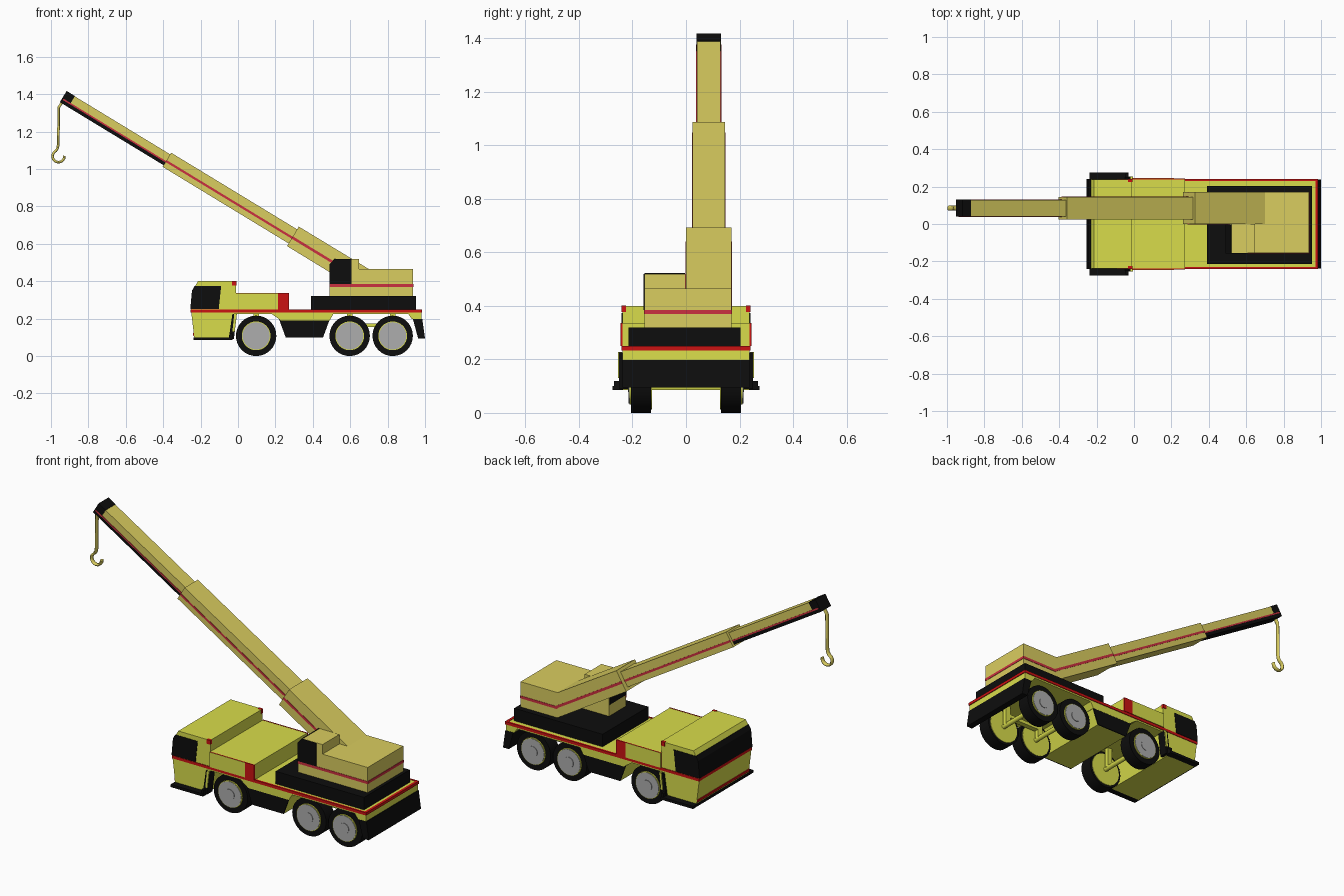
import bpy, bmesh, math
from mathutils import Vector

if "Cube" in bpy.data.objects:
    bpy.data.objects.remove(bpy.data.objects["Cube"])


def material(name, rgb):
    m = bpy.data.materials.new(name)
    m.diffuse_color = (*rgb, 1)
    m.use_nodes = True
    m.node_tree.nodes["Principled BSDF"].inputs["Base Color"].default_value = m.diffuse_color
    return m


YEL = material("yellow", (.69, .72, .07))
TAN = material("crane_yellow", (.70, .61, .115))
RED = material("red", (.6, .006, .006))
ROSE = material("stripe_red", (.6, .03, .05))
BLK = material("black", (.004, .004, .004))
GREY = material("hub_grey", (.42, .42, .42))


def prism(name, pts, y0, y1, mat):
    """Extrude an x-z outline from y0 to y1."""
    bm = bmesh.new()
    face = bm.faces.new([bm.verts.new((x, y0, z)) for x, z in pts])
    ext = bmesh.ops.extrude_face_region(bm, geom=[face])
    bmesh.ops.translate(bm, vec=(0, y1 - y0, 0),
                        verts=[g for g in ext["geom"] if isinstance(g, bmesh.types.BMVert)])
    bmesh.ops.recalc_face_normals(bm, faces=bm.faces)
    me = bpy.data.meshes.new(name)
    bm.to_mesh(me)
    bm.free()
    me.materials.append(mat)
    ob = bpy.data.objects.new(name, me)
    bpy.context.collection.objects.link(ob)
    return ob


def box(name, x0, x1, y0, y1, z0, z1, mat):
    return prism(name, [(x0, z0), (x1, z0), (x1, z1), (x0, z1)], y0, y1, mat)


def sides(name, pts, y0, y1, mat):
    """The same prism on both sides of the truck."""
    prism(name + "_front", pts, -y1, -y0, mat)
    prism(name + "_back", pts, y0, y1, mat)


def rect(x0, x1, z0, z1):
    return [(x0, z0), (x1, z0), (x1, z1), (x0, z1)]


def cyl(name, x, y0, y1, z, r, mat, n=32):
    bpy.ops.mesh.primitive_cylinder_add(vertices=n, radius=r, depth=abs(y1 - y0),
                                        location=(x, (y0 + y1) / 2, z),
                                        rotation=(math.pi / 2, 0, 0))
    ob = bpy.context.object
    ob.name = name
    ob.data.materials.append(mat)
    bpy.ops.object.shade_smooth_by_angle()


# Driver cab with wrap-around windscreen
prism("cab", [(-.252, .25), (-.232, .085), (-.04, .085), (-.01, .225), (-.01, .40),
              (-.214, .40), (-.243, .35)], -.238, .238, YEL)
prism("cab_windows", [(-.255, .252), (-.246, .35), (-.232, .374), (-.09, .374),
                      (-.103, .252)], -.241, .241, BLK)
prism("cab_front_stripe", [(-.239, .108), (-.241, .123), (-.22, .123), (-.22, .108)],
      -.236, .236, RED)
sides("cab_light", rect(-.032, -.008, .377, .401), .225, .241, RED)
sides("cab_step", rect(-.237, -.03, .085, .10), .235, .275, BLK)
box("cab_bumper", -.237, -.225, -.24, .24, .085, .10, BLK)
sides("step_end", rect(-.045, -.03, .10, .12), .235, .27, BLK)
sides("mudguard", [(-.05, .09), (-.022, .09), (-.006, .225), (-.03, .225)], .20, .25, BLK)
sides("mudguard_trim", [(-.03, .13), (-.018, .13), (-.006, .228), (-.02, .228)], .24, .255, YEL)

# Chassis, stripe and engine deck
prism("chassis", [(-.02, .248), (.98, .248), (.982, .197), (.93, .197), (.91, .225),
                  (.51, .225), (.49, .19), (.23, .19), (.18, .225), (-.02, .225)],
      -.237, .237, YEL)
prism("stripe", rect(-.253, -.24, .235, .25), -.24, .24, RED)
sides("side_stripe", rect(-.253, .984, .234, .25), .23, .241, RED)
box("rear_stripe", .97, .985, -.24, .24, .234, .25, RED)
box("engine_deck", -.015, .272, -.239, .239, .245, .335, YEL)
sides("deck_red_panel", rect(-.01, .274, .25, .336), .238, .2445, RED)
sides("deck_yellow_panel", rect(-.01, .215, .25, .3355), .243, .2455, YEL)

# Underbody tank and rear bumper
tank = [(.22, .195), (.49, .195), (.455, .10), (.255, .10)]
prism("tank", tank, -.23, .23, YEL)
sides("tank_side", tank, .229, .236, BLK)
prism("rear_bumper", [(.935, .198), (.985, .198), (1.0, .095), (.963, .095)], -.238, .238, BLK)
sides("axle_beam", rect(.58, .84, .155, .175), .09, .12, YEL)

# Wheels and axles
for i, x in enumerate((.097, .597, .827)):
    cyl(f"axle_{i}", x, -.15, .15, .108, .014, YEL, 12)
    sides(f"axle_hanger_{i}", rect(x - .015, x + .015, .108, .235), .09, .115, YEL)
    for s in (-1, 1):
        cyl(f"tyre_{i}", x, s * .13, s * .205, .108, .108, BLK)
        cyl(f"wheel_inner_{i}", x, s * .127, s * .14, .108, .095, YEL)
        cyl(f"rim_{i}", x, s * .20, s * .212, .108, .077, YEL)
        cyl(f"hub_{i}", x, s * .20, s * .214, .108, .073, GREY)
        cyl(f"hub_cap_{i}", x, s * .21, s * .217, .108, .03, GREY)

# Turntable and crane house
box("turntable", .39, .953, -.214, .203, .248, .32, BLK)
box("crane_house", .49, .935, -.155, .001, .32, .465, TAN)
box("house_stripe", .489, .935, -.157, -.15, .37, .385, ROSE)
box("house_rear_stripe", .93, .937, -.157, .171, .37, .385, ROSE)

# Operator cab with black glazing
prism("operator_cab", [(.492, .46), (.492, .475), (.52, .52), (.647, .52), (.647, .46)],
      -.155, -.001, TAN)
prism("operator_window", [(.489, .385), (.489, .49), (.515, .519), (.608, .519), (.608, .385)],
      -.158, -.15, BLK)
prism("operator_windscreen", [(.488, .385), (.488, .485), (.518, .523), (.523, .518),
                              (.495, .385)], -.155, -.003, BLK)

# Boom: the base section is one piece with the back half of the house
prism("boom_base", [(.935, .32), (.935, .465), (.70, .465), (.325, .692), (.262, .588),
                    (.70, .32)], 0, .17, TAN)

ang = math.radians(31.3)
d = Vector((-math.cos(ang), math.sin(ang)))
n = Vector((math.sin(ang), math.cos(ang)))
root = Vector((.293, .64))


def along(name, t0, t1, h0, h1, y0, y1, mat):
    """Box along the boom: t is distance from the base end, h the height off the centre line."""
    pts = [root + d * t + n * h for t, h in ((t0, h0), (t1, h0), (t1, h1), (t0, h1))]
    prism(name, [tuple(p) for p in pts], y0, y1, mat)


along("boom_middle", -.1, .788, -.044, .044, .025, .145, TAN)
along("boom_tip", .7, 1.40, -.032, .034, .041, .129, TAN)
along("boom_tip_underside", .788, 1.40, -.034, -.016, .04, .13, BLK)
along("boom_head", 1.385, 1.437, -.034, .036, .04, .13, BLK)
for y in (.04, .13):
    along("tip_stripe", .75, 1.43, -.016, -.008, y - .002, y + .002, ROSE)
for y in (.025, .145):
    along("middle_stripe", -.01, .788, -.014, -.002, y - .002, y + .002, ROSE)
for y in (0, .17):
    along("base_stripe", -.492, .0, -.014, 0, y - .002, y + .002, ROSE)
box("base_rear_stripe", .70, .936, .165, .172, .37, .385, ROSE)

# Hook hanging from the boom head
path = [(-.938, 1.36), (-.958, 1.33), (-.961, 1.13), (-.965, 1.11)]
path += [(-.96 + .032 * math.cos(a), 1.068 + .032 * math.sin(a))
         for a in [math.radians(115 + k * 25) for k in range(11)]]
cu = bpy.data.curves.new("hook", "CURVE")
cu.dimensions = "3D"
cu.bevel_depth = .008
cu.bevel_resolution = 1
cu.use_fill_caps = True
sp = cu.splines.new("POLY")
sp.points.add(len(path) - 1)
for p, (x, z) in zip(sp.points, path):
    p.co = (x, 0, z, 1)
cu.materials.append(TAN)
hook = bpy.data.objects.new("hook", cu)
hook.location.y = .085
hook.scale.y = 1.7
bpy.context.collection.objects.link(hook)
